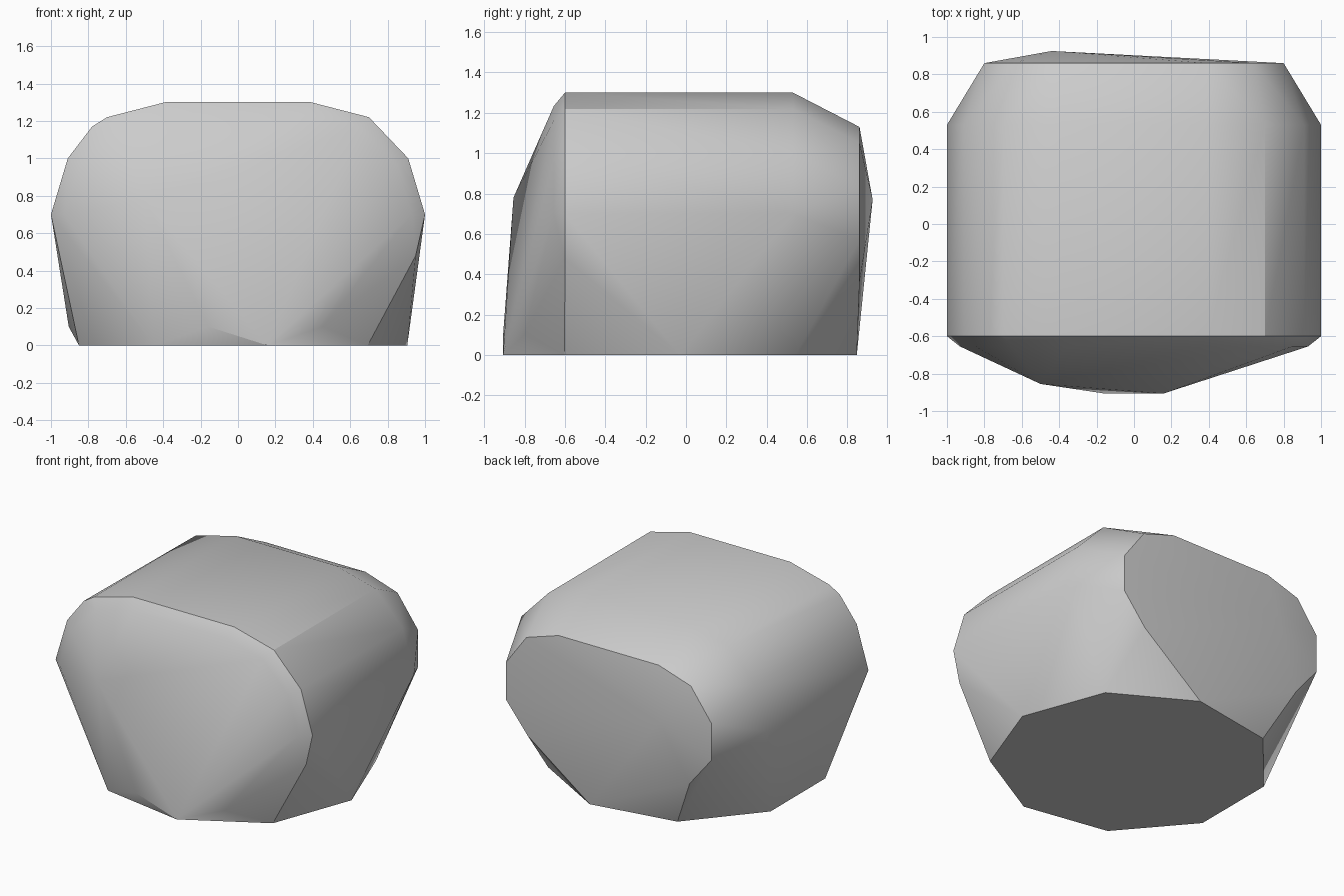
import bpy
import bmesh
from math import cos, sin, radians

cube = bpy.data.objects.get("Cube")
if cube:
    bpy.data.objects.remove(cube, do_unlink=True)


def mirrored(profile, y):
    """Points of a half profile (x, z) and its mirror image at depth y."""
    return [(side * x, y, z) for x, z in profile for side in (1, -1)]


def base_point(angle, z):
    """Point on the round base, slightly forward of the middle."""
    return (0.905 * cos(radians(angle)), -0.03 + 0.89 * sin(radians(angle)), z)


# Barrel: one arched profile carried from front to back
arch = [(0.39, 1.30), (0.70, 1.22), (0.91, 1.00), (1.00, 0.70)]
points = mirrored(arch, -0.60) + mirrored(arch, 0.53)
points += [(-0.78, -0.60, 1.17), (0.95, -0.60, 0.48)]

# Bevelled front rim and blunt nose
rim = [(x * 0.93, 0.70 + (z - 0.70) * 0.89) for x, z in arch]
points += mirrored(rim, -0.655)
points.append((-0.50, -0.855, 0.78))

# Back face with a very shallow peak
back = [(0.39, 1.13), (0.64, 1.05), (0.80, 0.83), (0.80, 0.57), (0.63, 0.36)]
points += mirrored(back, 0.86)
points.append((-0.44, 0.925, 0.77))

# Nine-sided flat base and the few corners just above it
points += [base_point(40 * i, 0) for i in range(9)]
points += [base_point(a, 0.10) for a in (180, 260, 300)]

# Skin the points into one solid stone
bm = bmesh.new()
for p in points:
    bm.verts.new(p)
hull = bmesh.ops.convex_hull(bm, input=bm.verts[:])
loose = {g for g in hull["geom_interior"] + hull["geom_unused"]
         if isinstance(g, bmesh.types.BMVert)}
bmesh.ops.delete(bm, geom=list(loose), context="VERTS")
bmesh.ops.dissolve_limit(bm, angle_limit=radians(0.5),
                         verts=bm.verts[:], edges=bm.edges[:])
bmesh.ops.recalc_face_normals(bm, faces=bm.faces[:])
mesh = bpy.data.meshes.new("stone")
bm.to_mesh(mesh)
bm.free()

stone = bpy.data.objects.new("stone", mesh)
bpy.context.collection.objects.link(stone)

# Plain grey
grey = bpy.data.materials.new("light_grey")
grey.use_nodes = True
colour = (0.6, 0.6, 0.6, 1)
grey.diffuse_color = colour
grey.node_tree.nodes["Principled BSDF"].inputs["Base Color"].default_value = colour
mesh.materials.append(grey)

# Smooth sides, crisp rims
bpy.ops.object.select_all(action="DESELECT")
stone.select_set(True)
bpy.context.view_layer.objects.active = stone
bpy.ops.object.shade_smooth_by_angle(angle=radians(30))
